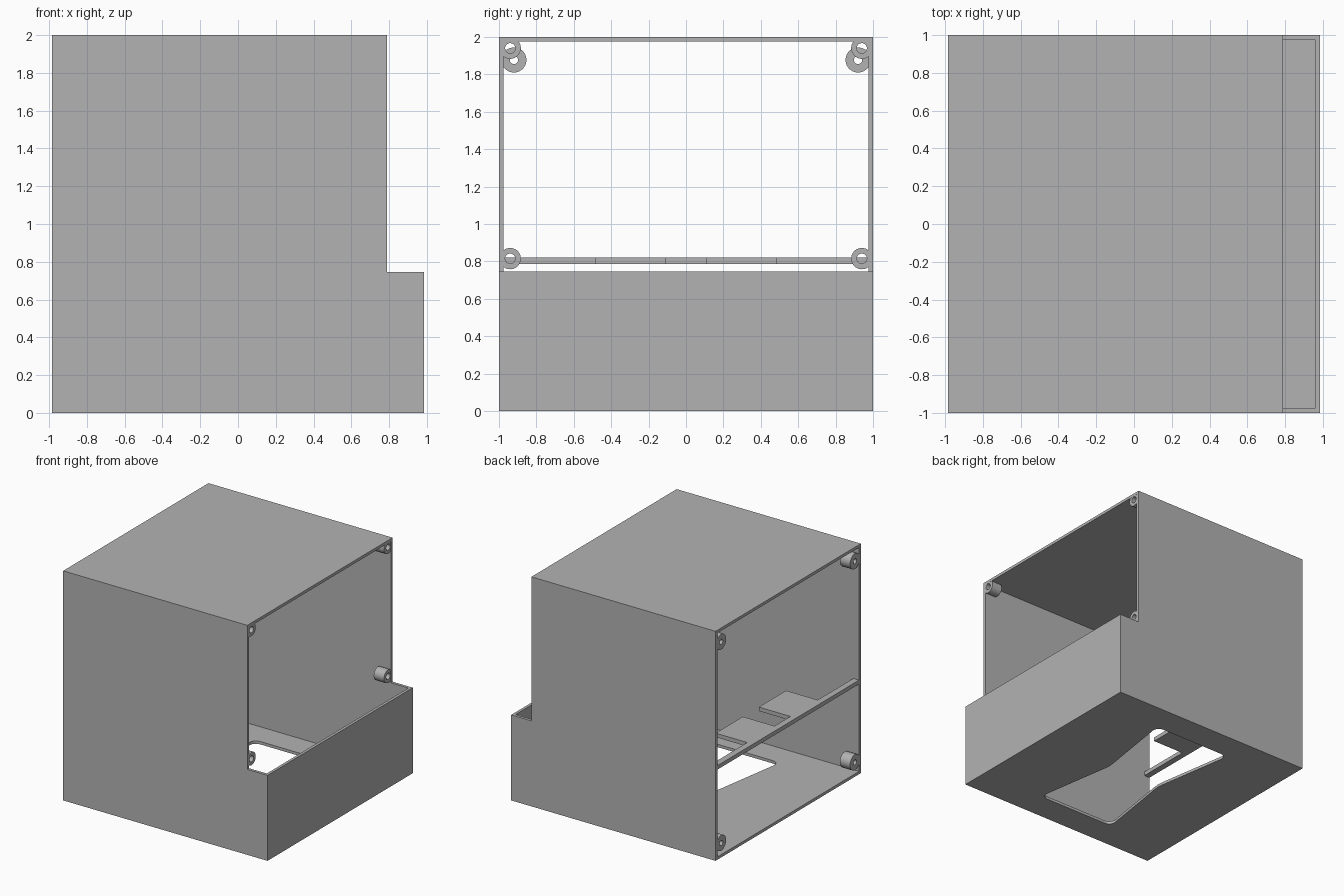
import bpy, bmesh, math
from mathutils import Vector

old = bpy.data.objects.get("Cube")
if old:
    bpy.data.objects.remove(old, do_unlink=True)

grey = bpy.data.materials.new("plain grey")
grey.use_nodes = True
colour = (0.45, 0.45, 0.45, 1)
grey.diffuse_color = colour
grey.node_tree.nodes["Principled BSDF"].inputs["Base Color"].default_value = colour

T = 0.025                                  # wall thickness
BACK, FACE, NOSE = -0.985, 0.79, 0.985     # open end, upper opening, tray end
STEP = 0.745                               # height of the tray


def prism(name, outline, direction):
    """Extrude a closed 3D outline along a direction."""
    bm = bmesh.new()
    base = bm.faces.new([bm.verts.new(p) for p in outline])
    ext = bmesh.ops.extrude_face_region(bm, geom=[base], use_keep_orig=True)
    moved = [v for v in ext["geom"] if isinstance(v, bmesh.types.BMVert)]
    bmesh.ops.translate(bm, verts=moved, vec=Vector(direction))
    bmesh.ops.recalc_face_normals(bm, faces=bm.faces)
    return finish(name, bm)


def finish(name, bm):
    mesh = bpy.data.meshes.new(name)
    bm.to_mesh(mesh)
    bm.free()
    mesh.materials.append(grey)
    ob = bpy.data.objects.new(name, mesh)
    bpy.context.collection.objects.link(ob)
    return ob


def cut(target, cutter):
    """Subtract a cutter from the target and discard it."""
    mod = target.modifiers.new("cut", 'BOOLEAN')
    mod.operation, mod.solver, mod.object = 'DIFFERENCE', 'EXACT', cutter
    bpy.context.view_layer.objects.active = target
    bpy.ops.object.modifier_apply(modifier=mod.name)
    bpy.data.objects.remove(cutter, do_unlink=True)


def boss(name, x0, x1, y, z, outer, inner, sides=40):
    """Hollow screw post lying along x."""
    bm = bmesh.new()
    rings = []
    for x, r in ((x0, outer), (x1, outer), (x1, inner), (x0, inner)):
        rings.append([bm.verts.new((x, y + r * math.cos(a), z + r * math.sin(a)))
                      for a in (math.tau * i / sides for i in range(sides))])
    for k in range(4):
        a, b = rings[k], rings[(k + 1) % 4]
        for i in range(sides):
            j = (i + 1) % sides
            bm.faces.new((a[i], a[j], b[j], b[i])).smooth = k in (0, 2)
    bmesh.ops.recalc_face_normals(bm, faces=bm.faces)
    for e in bm.edges:
        if len({f.smooth for f in e.link_faces}) > 1:
            e.smooth = False
    return finish(name, bm)


# Housing: stepped block, hollowed through the end, the face and the tray top
steps = [(BACK, 0), (NOSE, 0), (NOSE, STEP), (FACE, STEP), (FACE, 2), (BACK, 2)]
housing = prism("housing", [(x, -1, z) for x, z in steps], (0, 2, 0))
hollow = [(-1.2, T), (NOSE - T, T), (NOSE - T, 2 - T), (-1.2, 2 - T)]
cut(housing, prism("hollow_cutter", [(x, T - 1, z) for x, z in hollow],
                   (0, 2 - 2 * T, 0)))

# Hourglass opening in the floor, one quarter mirrored four ways
R, W, H = 0.06, 0.37, 0.75
quarter = [(0.265, 0), (0.27, 0.05)]
quarter += [(W - R + R * math.cos(a), H - R + R * math.sin(a))
            for a in (math.pi / 2 * i / 6 for i in range(7))]
half = quarter + [(-x, y) for x, y in reversed(quarter)]
loop = half + [(-x, -y) for x, y in half[1:-1]]
cut(housing, prism("floor_cutter", [(x, y, -0.1) for x, y in loop], (0, 0, 0.2)))

# Cross rail at the open end with two forward tabs
rail, reach = -0.93, -0.625
edge = [(BACK, T - 1), (rail, T - 1)]
for y0, y1 in ((-0.485, -0.11), (0.11, 0.485)):
    edge += [(rail, y0), (reach, y0), (reach, y1), (rail, y1)]
edge += [(rail, 1 - T), (BACK, 1 - T)]
prism("tabbed_cross_rail", [(x, y, 0.785) for x, y in edge], (0, 0, 0.035))

# Screw posts in the corners of both openings
for side, s in (("left", 1), ("right", -1)):
    for level, zf, zb in (("upper", 1.94, 1.877), ("lower", 0.815, 0.125)):
        boss(f"{level}_{side}_face_post", FACE - 0.1, FACE - 0.001,
             s * 0.94, zf, 0.057, 0.027)
        boss(f"{level}_{side}_end_post", BACK + 0.001, BACK + 0.1,
             s * 0.92, zb, 0.067, 0.022)
